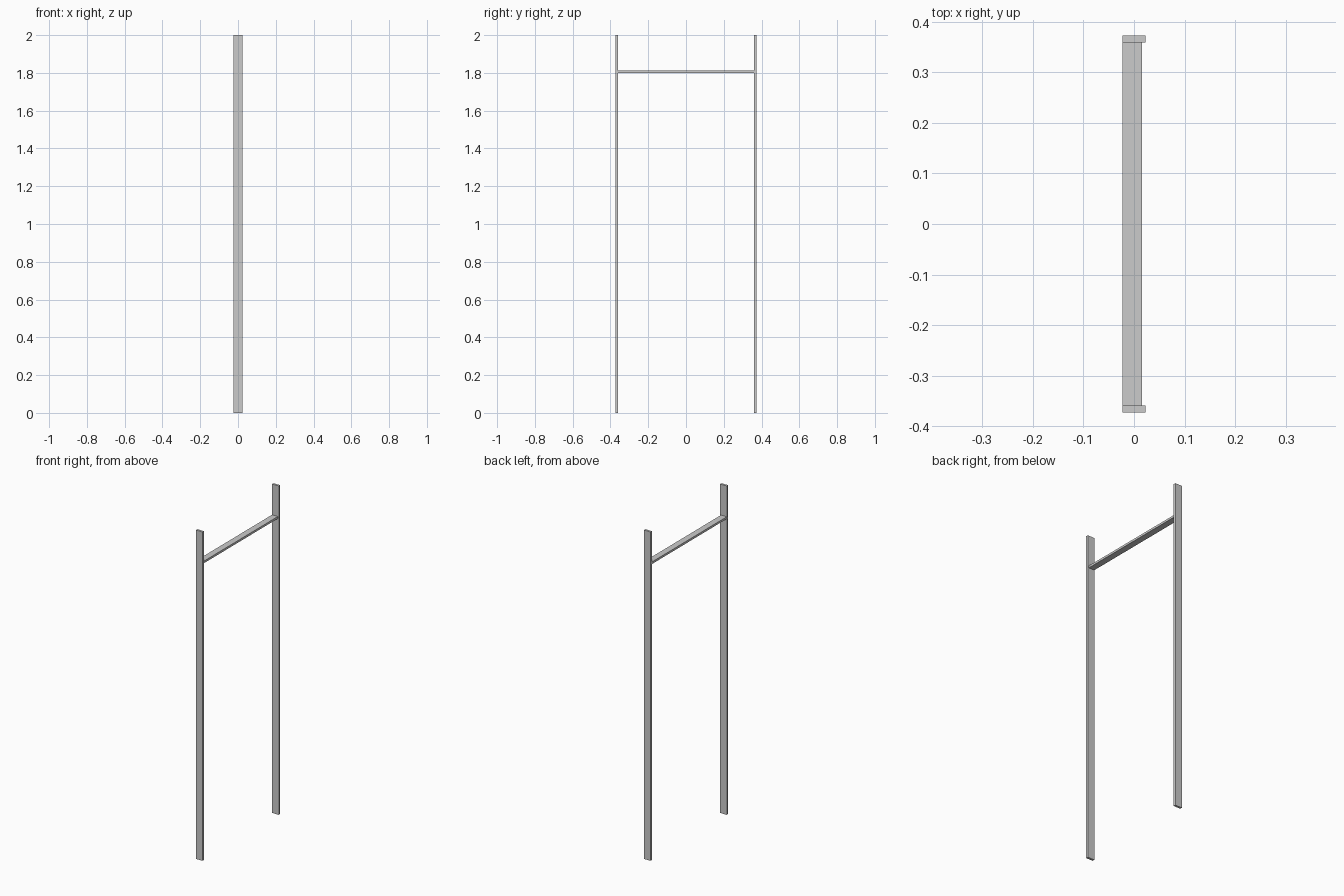
import bpy

if "Cube" in bpy.data.objects:
    bpy.data.objects.remove(bpy.data.objects["Cube"])


def box(name, lo, hi):
    """Axis-aligned box between two corners."""
    centre = [(a + b) / 2 for a, b in zip(lo, hi)]
    bpy.ops.mesh.primitive_cube_add(size=1, location=centre)
    ob = bpy.context.object
    ob.name = name
    ob.scale = [b - a for a, b in zip(lo, hi)]
    bpy.ops.object.transform_apply(location=True, rotation=False, scale=True)
    return ob


HALF_W = 0.0227    # half the post width along x
OUTER = 0.373      # outer face of the posts along y
THICK = 0.0137     # board thickness
INNER = OUTER - THICK

# Two upright flat posts
box("front_post", (-HALF_W, -OUTER, 0), (HALF_W, -INNER, 2))
box("back_post", (-HALF_W, INNER, 0), (HALF_W, OUTER, 2))

# Crossbar, flush with one edge of the posts and slightly narrower
box("crossbar", (-HALF_W, -INNER, 1.80), (0.0163, INNER, 1.813))
